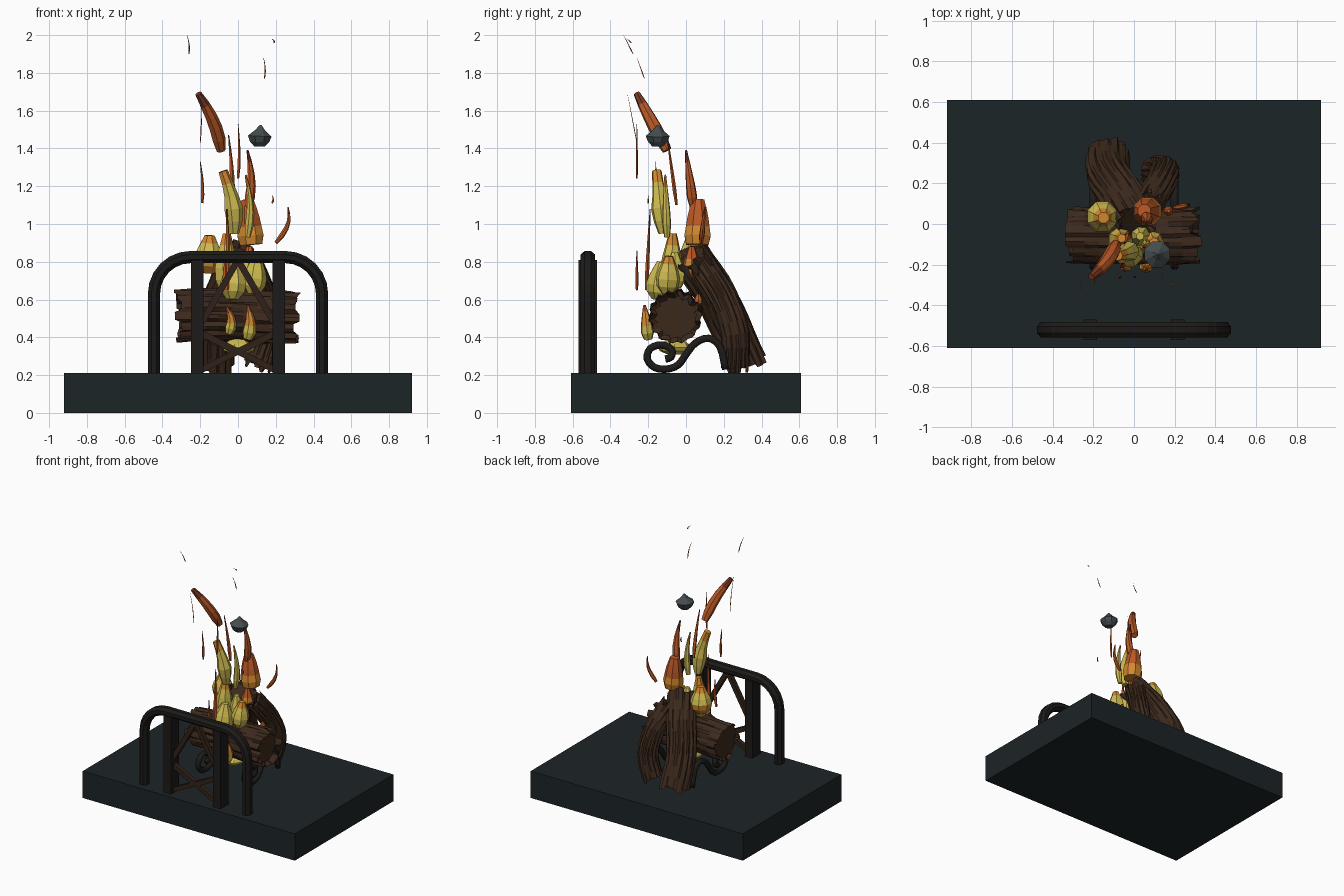
import bpy, bmesh, math, random
from mathutils import Vector

if "Cube" in bpy.data.objects:
    bpy.data.objects.remove(bpy.data.objects["Cube"])

random.seed(4)


def mat(name, *rgb):
    m = bpy.data.materials.new(name)
    m.diffuse_color = (*rgb, 1)
    m.use_nodes = True
    m.node_tree.nodes["Principled BSDF"].inputs["Base Color"].default_value = m.diffuse_color
    return m


STONE = mat("dark_slate", 0.012, 0.018, 0.02)
IRON = mat("iron", 0.012, 0.011, 0.01)
RUST = mat("rusty_iron", 0.03, 0.016, 0.01)
BARK = mat("bark", 0.045, 0.022, 0.012)
CHAR = mat("charred_wood", 0.025, 0.014, 0.01)
YELLOW = mat("flame_yellow", 0.62, 0.5, 0.08)
ORANGE = mat("flame_orange", 0.65, 0.25, 0.03)
RED = mat("flame_red", 0.5, 0.1, 0.02)
EMBER = mat("flame_tip", 0.2, 0.04, 0.015)
SMOKE = mat("smoke", 0.06, 0.075, 0.08)


def spline(pts, k=4):
    """Catmull-Rom resampling of a path."""
    p = [Vector(q) for q in pts]
    p = [2 * p[0] - p[1]] + p + [2 * p[-1] - p[-2]]
    out = []
    for i in range(1, len(p) - 2):
        a, b, c, d = p[i - 1:i + 3]
        for j in range(k):
            t = j / k
            out.append(0.5 * (2 * b + (c - a) * t + (2 * a - 5 * b + 4 * c - d) * t * t
                              + (3 * b - a - 3 * c + d) * t ** 3))
    return out + [p[-2]]


def tube(name, pts, radii, mats, n=8, ridge=0, jitter=0, smooth=False, flat=1):
    """Sweep a ring along pts; several mats are spread along the length.
    ridge cuts bark grooves, jitter makes ragged recessed ends."""
    pts = [Vector(p) for p in pts]
    if not isinstance(radii, (list, tuple)):
        radii = [radii] * len(pts)
    bm = bmesh.new()
    rings, m = [], len(pts)
    u = None
    off = [[random.uniform(-jitter, jitter) for _ in range(n)] for _ in range(2)]
    for i, p in enumerate(pts):
        t = (pts[min(i + 1, m - 1)] - pts[max(i - 1, 0)]).normalized()
        if u is None:
            u = t.cross(Vector((0, 1, 0)) if abs(t.y) < .9 else Vector((1, 0, 0)))
        u = (u - t * u.dot(t)).normalized()
        v = t.cross(u)
        ring = []
        for k in range(n):
            a = 2 * math.pi * (k + .5) / n
            r = radii[i] * (1 - ridge * (k % 3 == 0) + ridge * .4 * math.sin(k * 2.3 + i))
            q = p + r * (math.cos(a) * u + flat * math.sin(a) * v)
            if jitter and i in (0, m - 1):
                q += t * off[i > 0][k - k % 3]
            ring.append(bm.verts.new(q))
        rings.append(ring)
    for i in range(m - 1):
        for k in range(n):
            f = bm.faces.new((rings[i][k], rings[i][(k + 1) % n],
                              rings[i + 1][(k + 1) % n], rings[i + 1][k]))
            f.material_index = int(i * len(mats) / (m - 1))
    caps = [bm.faces.new(rings[0][::-1]), bm.faces.new(rings[-1])]
    caps[1].material_index = len(mats) - 1
    if jitter:
        for c, s, p in zip(caps, (1, -1), (pts[0], pts[-1])):
            bmesh.ops.inset_region(bm, faces=[c], thickness=radii[0] * .18)
            d = (pts[1] - pts[0] if s == 1 else pts[-2] - pts[-1]).normalized()
            for w in c.verts:
                w.co += d * (.012 - d.dot(w.co - p))
    bmesh.ops.recalc_face_normals(bm, faces=bm.faces[:])
    me = bpy.data.meshes.new(name)
    bm.to_mesh(me)
    bm.free()
    ob = bpy.data.objects.new(name, me)
    bpy.context.collection.objects.link(ob)
    for x in mats:
        me.materials.append(x)
    if smooth:
        me.shade_smooth()
    return ob


def box(name, c, d, m):
    bpy.ops.mesh.primitive_cube_add(size=1, location=c)
    ob = bpy.context.object
    ob.name, ob.scale = name, d
    ob.data.materials.append(m)
    return ob


# hearth slab
box("hearth_slab", (0, 0, .105), (1.84, 1.22, .21), STONE)

# fire screen: arched frame, inner posts and cross braces
GY = -.52
arc = [(.25 + .195 * math.cos(a), GY, .63 + .195 * math.sin(a))
       for a in [math.pi / 2 * i / 6 for i in range(7)]]
right = [(.445, GY, .21)] + arc
left = [(-x, y, z) for x, y, z in right[::-1]]
tube("screen_arch", right + left, .035, [IRON], 8, flat=1.2)
for s in (-1, 1):
    box("screen_post", (s * .215, GY, .51), (.065, .1, .6), IRON)
    for a, b in (((.0, .81), (.19, .48)), ((-.19, .42), (.19, .23)), ((.19, .42), (.0, .32))):
        tube("screen_brace", [(s * a[0], GY, a[1]), (s * b[0], GY, b[1])], .024, [RUST], 4)

# scrolled log rests
scroll = [(-.11, .285), (-.08, .295), (-.075, .335), (-.13, .36), (-.19, .34), (-.205, .285),
          (-.165, .24), (-.1, .232), (-.04, .255), (0, .31), (.05, .37), (.12, .395),
          (.18, .35), (.21, .23)]
for s in (-1, 1):
    tube("log_rest", spline([(s * .2, y, z) for y, z in scroll], 3), .021, [IRON], 8, smooth=True)

# logs
def log(name, pts, r):
    p = spline(pts, 3)
    tube(name, p, [r] * len(p), [BARK], 42, ridge=.09, jitter=.028)


log("lying_log", [(-.31, -.055, .515), (-.1, -.055, .52), (.1, -.06, .51), (.3, -.055, .505)], .138)
log("leaning_log_large", [(-.13, .325, .25), (-.12, .23, .47), (-.05, .13, .67), (.02, .02, .83)], .108)
log("leaning_log_small", [(.1, .26, .245), (.15, .26, .42), (.13, .2, .6), (.07, .1, .76)], .075)


# flames
def flame(base, tip, r, mats, prof=(.65, 1, .9, .68, .45, .2), bend=.02, n=7, flat=1):
    a, b = Vector(base), Vector(tip)
    m = len(prof)
    pts = [a.lerp(b, i / (m - 1)) + Vector((bend * math.sin(math.pi * i / (m - 1)), 0, 0))
           for i in range(m)]
    tube("flame", pts, [r * q for q in prof], mats, n, flat=flat)


HOT, MID, TOP = [YELLOW, YELLOW, ORANGE], [YELLOW, ORANGE, RED], [RED, RED, EMBER]
BLOB = (.45, .9, 1, .85, .6, .35)
flame((-.09, -.1, 1.39), (-.21, -.26, 1.69), .036, TOP, (.7, 1, 1, .9, .75, .5))
flame((-.02, -.12, .95), (-.08, -.155, 1.28), .052, HOT, (.5, .85, 1, .75, .6, .5))
flame((.07, .06, .89), (.05, .065, 1.13), .075, [ORANGE, RED, RED], (.85, 1, .9, .8, .65, .45), 0, 8)
flame((.05, .04, 1.08), (.05, .0, 1.39), .028, TOP)
flame((.05, -.1, .93), (.04, -.11, 1.26), .024, HOT)
flame((.2, .08, .9), (.265, .1, 1.09), .015, TOP, bend=.03)
flame((-.16, .04, .74), (-.15, .03, .94), .08, [ORANGE, YELLOW, ORANGE], BLOB, 0, 8)
flame((-.07, -.08, .64), (-.06, -.07, .95), .062, HOT, BLOB, 0)
flame((-.03, -.15, .6), (-.02, -.13, .8), .075, [YELLOW], BLOB, 0, 8)
flame((.08, -.1, .63), (.1, -.09, .83), .065, HOT, BLOB, 0)
flame((.03, -.05, .66), (.03, -.06, .85), .055, [YELLOW], BLOB, 0)
flame((.06, .03, .72), (.06, .03, .88), .045, [ORANGE, RED], BLOB, 0)
flame((.17, .065, .57), (.17, .065, .63), .024, [RED], BLOB, 0)
flame((.05, -.2, .39), (.05, -.22, .57), .036, MID, bend=.015)
flame((-.05, -.2, .42), (-.06, -.22, .56), .03, MID)
flame((0, -.06, .31), (0, -.06, .4), .09, [YELLOW], BLOB, 0)

# thin flame strips and rising wisps
for a, b, r in (((0, -.26, 1.24), (0, -.26, 1.53), .009),
                ((-.03, -.05, 1.1), (-.05, -.1, 1.47), .015),
                ((-.19, -.16, 1.11), (-.2, -.16, 1.33), .01),
                ((-.06, -.21, .65), (-.06, -.19, 1.08), .016),
                ((-.08, -.26, .65), (-.07, -.26, .86), .013),
                ((.18, -.2, 1.11), (.18, -.2, 1.15), .006),
                ((.14, -.22, 1.77), (.135, -.26, 1.88), .004),
                ((-.2, -.26, 1.43), (-.2, -.31, 1.69), .003),
                ((.19, -.29, 1.96), (.18, -.31, 1.98), .005),
                ((-.26, -.28, 1.9), (-.27, -.33, 2.0), .004)):
    flame(a, b, r, TOP, bend=.006, n=5, flat=.7)

# smoke puff
tube("smoke_puff", [(.115, -.15, 1.41), (.115, -.15, 1.435), (.115, -.15, 1.465), (.118, -.15, 1.495),
                    (.12, -.15, 1.525)], [.03, .055, .068, .03, .004], [SMOKE], 8)
